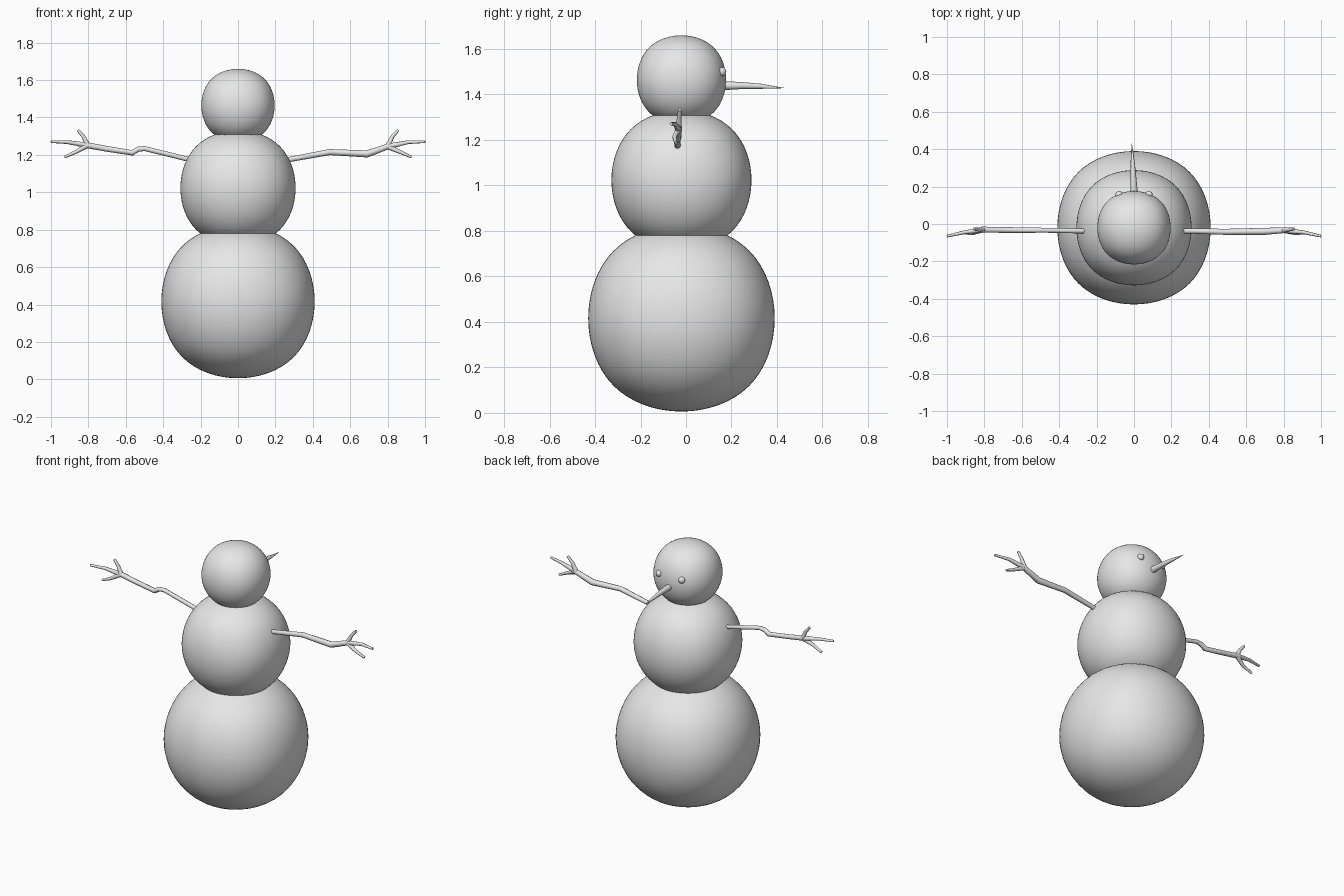
import bpy
from mathutils import Vector

cube = bpy.data.objects.get("Cube")
if cube:
    bpy.data.objects.remove(cube, do_unlink=True)

grey = bpy.data.materials.new("plain grey")
grey.use_nodes = True
grey.diffuse_color = (0.8, 0.8, 0.8, 1)
grey.node_tree.nodes["Principled BSDF"].inputs["Base Color"].default_value = (0.8, 0.8, 0.8, 1)


def snowball(name, z, radius):
    """Rounded ball made from a subdivided cube."""
    bpy.ops.mesh.primitive_cube_add(size=2, location=(0, -0.02, z))
    ball = bpy.context.object
    ball.name = name
    # a smoothed cube shrinks to about 0.84 of its half width
    ball.data.transform(ball.matrix_world.to_3x3().to_4x4() * 1)
    for v in ball.data.vertices:
        v.co *= radius / 0.8395
    sub = ball.modifiers.new("Rounding", 'SUBSURF')
    sub.levels = sub.render_levels = 4
    ball.data.materials.append(grey)
    bpy.ops.object.shade_smooth()


def twig(name, strands):
    """Tapered tubes; each strand is a list of (x, y, z, radius)."""
    curve = bpy.data.curves.new(name, 'CURVE')
    curve.dimensions = '3D'
    curve.bevel_depth = 1
    curve.bevel_resolution = 2
    curve.use_fill_caps = True
    for strand in strands:
        spline = curve.splines.new('POLY')
        spline.points.add(len(strand) - 1)
        for point, (x, y, z, r) in zip(spline.points, strand):
            point.co = (x, y, z, 1)
            point.radius = r
        spline.use_smooth = True
    curve.materials.append(grey)
    obj = bpy.data.objects.new(name, curve)
    bpy.context.collection.objects.link(obj)
    bpy.ops.object.select_all(action='DESELECT')
    obj.select_set(True)
    bpy.context.view_layer.objects.active = obj
    bpy.ops.object.convert(target='MESH')


# Body and head
snowball("lower_body", 0.416, 0.41)
snowball("upper_body", 1.023, 0.308)
snowball("head", 1.464, 0.196)

# Eyes
for side, x in (("left", 0.08), ("right", -0.08)):
    bpy.ops.mesh.primitive_uv_sphere_add(segments=16, ring_count=10, radius=0.02,
                                         location=(x, 0.157, 1.5))
    bpy.context.object.name = side + "_eye"
    bpy.context.object.data.materials.append(grey)
    bpy.ops.object.shade_smooth()

# Long pointed nose
twig("nose", [[(0, 0.12, 1.439, 0.02), (0, 0.18, 1.439, 0.019), (-0.003, 0.25, 1.439, 0.015),
               (-0.007, 0.33, 1.436, 0.011), (-0.01, 0.39, 1.431, 0.005),
               (-0.012, 0.43, 1.429, 0.001)]])


# Three fingers shared by both hands
def fingers(side, hub):
    hub = Vector(hub)
    tips = [
        ((0.91, -0.045, 1.268, 0.010), (1.0, -0.065, 1.271, 0.007)),
        ((0.826, -0.03, 1.298, 0.010), (0.856, -0.027, 1.333, 0.008)),
        ((0.868, -0.05, 1.215, 0.010), (0.928, -0.045, 1.188, 0.007)),
    ]
    return [[(*hub, 0.015)] + [(side * x, y, z, r) for x, y, z, r in tip] for tip in tips]


# Arms, each bent its own way
twig("left_arm", [[(0.2, -0.037, 1.162, 0.014), (0.3, -0.037, 1.18, 0.014),
                   (0.49, -0.042, 1.215, 0.016), (0.69, -0.04, 1.205, 0.019),
                   (0.81, -0.033, 1.248, 0.015)]] + fingers(1, (0.8, -0.033, 1.245)))
twig("right_arm", [[(-0.2, -0.037, 1.16, 0.013), (-0.3, -0.037, 1.185, 0.013),
                    (-0.5, -0.033, 1.234, 0.013), (-0.535, -0.033, 1.23, 0.014),
                    (-0.565, -0.033, 1.211, 0.015), (-0.7, -0.032, 1.232, 0.015),
                    (-0.815, -0.03, 1.253, 0.016)]] + fingers(-1, (-0.805, -0.03, 1.251)))
